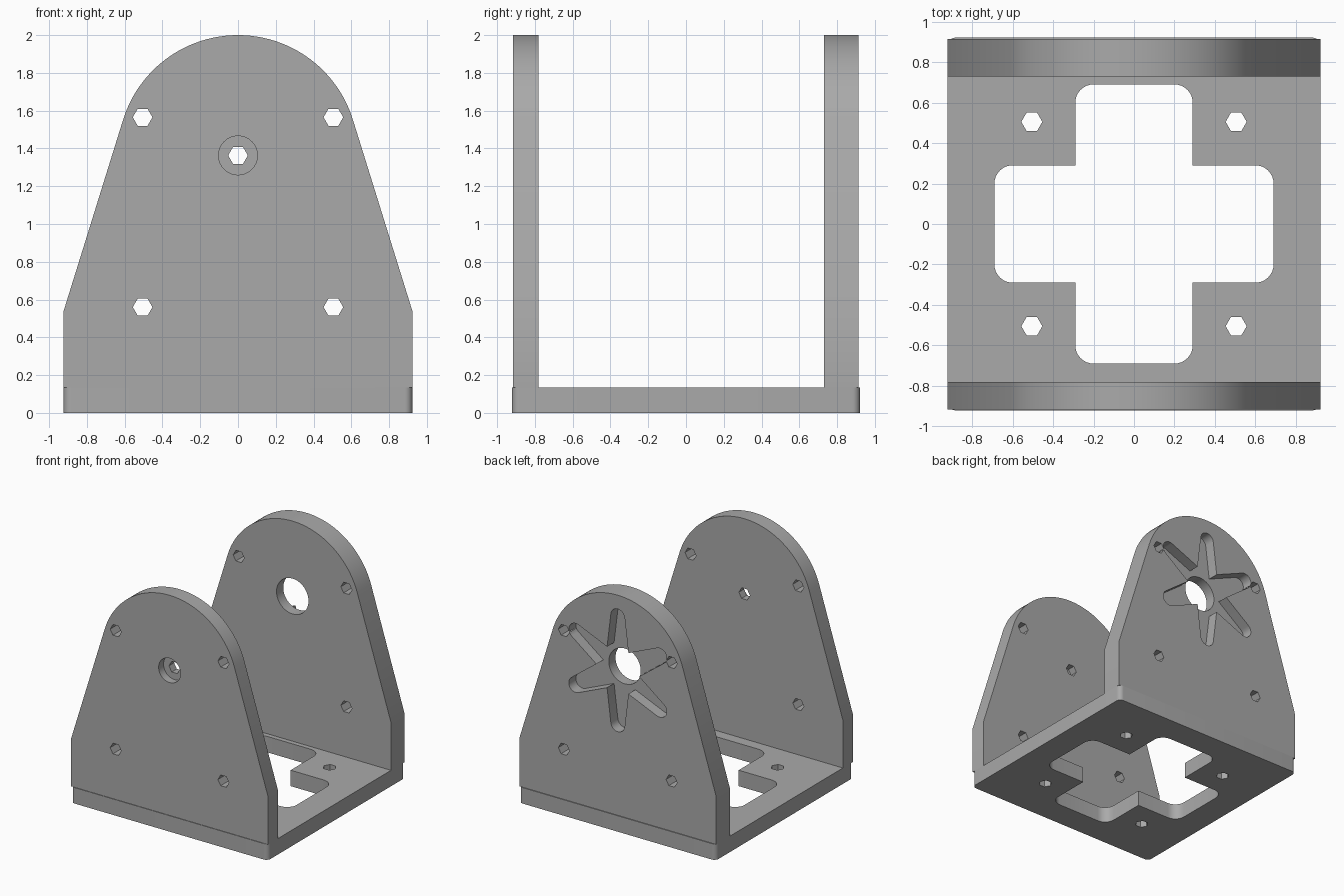
import bpy, bmesh, math
from math import sin, cos, radians

cube = bpy.data.objects.get("Cube")
if cube:
    bpy.data.objects.remove(cube, do_unlink=True)

grey = bpy.data.materials.new("plain grey")
grey.use_nodes = True
colour = (0.4, 0.4, 0.4, 1)
grey.diffuse_color = colour
grey.node_tree.nodes["Principled BSDF"].inputs["Base Color"].default_value = colour


def arc(cx, cy, r, start, end, steps):
    """Points on an arc, angles in degrees."""
    angles = [radians(start + (end - start) * i / steps) for i in range(steps + 1)]
    return [(cx + r * cos(a), cy + r * sin(a)) for a in angles]


def circle(cx, cy, r, sides):
    return arc(cx, cy, r, 0, 360, sides)[:-1]


def rounded_rect(hx, hy, r):
    pts = []
    for k, (sx, sy) in enumerate([(1, 1), (-1, 1), (-1, -1), (1, -1)]):
        pts += arc(sx * (hx - r), sy * (hy - r), r, 90 * k, 90 * k + 90, 8)
    return pts


def prism(name, outline, low, high, axis):
    """Extrude a 2D outline along z, or along y for an upright part."""
    def place(u, v, d):
        return (u, v, d) if axis == "z" else (u, d, v)
    bm = bmesh.new()
    lower = [bm.verts.new(place(u, v, low)) for u, v in outline]
    upper = [bm.verts.new(place(u, v, high)) for u, v in outline]
    bm.faces.new(lower)
    bm.faces.new(upper)
    n = len(outline)
    for i in range(n):
        j = (i + 1) % n
        bm.faces.new((lower[i], lower[j], upper[j], upper[i]))
    bmesh.ops.recalc_face_normals(bm, faces=bm.faces)
    mesh = bpy.data.meshes.new(name)
    bm.to_mesh(mesh)
    bm.free()
    mesh.materials.append(grey)
    obj = bpy.data.objects.new(name, mesh)
    bpy.context.collection.objects.link(obj)
    return obj


def activate(obj):
    bpy.ops.object.select_all(action="DESELECT")
    obj.select_set(True)
    bpy.context.view_layer.objects.active = obj


def cut(obj, outline, low, high, axis):
    cutter = prism("cutter", outline, low, high, axis)
    cutter.hide_render = True
    mod = obj.modifiers.new("cut", "BOOLEAN")
    mod.operation = "DIFFERENCE"
    mod.solver = "EXACT"
    mod.object = cutter
    activate(obj)
    bpy.ops.object.modifier_apply(modifier=mod.name)
    bpy.data.objects.remove(cutter, do_unlink=True)


HALF = 0.923        # half width of the bracket
FLOOR = 0.135       # base thickness
PIVOT = 1.363       # height of the pivot axis
ROUND = 0.637       # radius of the plate tops
SCREW = 0.505       # screw hole offset
HEX = 0.052         # screw hole radius

# Base with a cross-shaped opening and four screw holes
base = prism("base", rounded_rect(HALF, 0.921, 0.04), 0, FLOOR, "z")
for hx, hy in [(0.29, 0.69), (0.69, 0.29)]:
    cut(base, rounded_rect(hx, hy, 0.09), -0.1, 0.3, "z")
for sx in (-1, 1):
    for sy in (-1, 1):
        cut(base, circle(sx * SCREW, sy * SCREW, HEX, 6), -0.1, 0.3, "z")

# Upright plates: straight foot, tapering sides, round top
outline = [(-HALF, FLOOR), (HALF, FLOOR), (HALF, 0.54)]
outline += arc(0, PIVOT, ROUND, 17.3, 162.7, 48) + [(-HALF, 0.54)]
front_plate = prism("front_plate", outline, -0.916, -0.782, "y")
back_plate = prism("back_plate", outline, 0.73, 0.914, "y")
for plate, low, high in [(front_plate, -1.1, -0.6), (back_plate, 0.6, 1.1)]:
    for x in (-SCREW, SCREW):
        for z in (0.56, 1.565):
            cut(plate, circle(x, z, HEX, 6), low, high, "y")

# Front pivot: hexagonal hole with a round counterbore
cut(front_plate, circle(0, PIVOT, HEX, 6), -1.1, -0.6, "y")
cut(front_plate, circle(0, PIVOT, 0.103, 32), -1.1, -0.85, "y")

# Back pivot: six-armed recess around a round hole
star = []
for k in range(6):
    a = 90 + 60 * k
    star += arc(0.455 * cos(radians(a)), PIVOT + 0.455 * sin(radians(a)),
                0.065, a - 84, a + 84, 10)
    star.append((0.2 * cos(radians(a + 30)), PIVOT + 0.2 * sin(radians(a + 30))))
cut(back_plate, star, 0.82, 1.1, "y")
cut(back_plate, circle(0, PIVOT, 0.15, 40), 0.6, 1.1, "y")

# Smooth the curves, keep hard edges
for obj in (base, front_plate, back_plate):
    activate(obj)
    bpy.ops.object.shade_smooth_by_angle(angle=radians(30))
